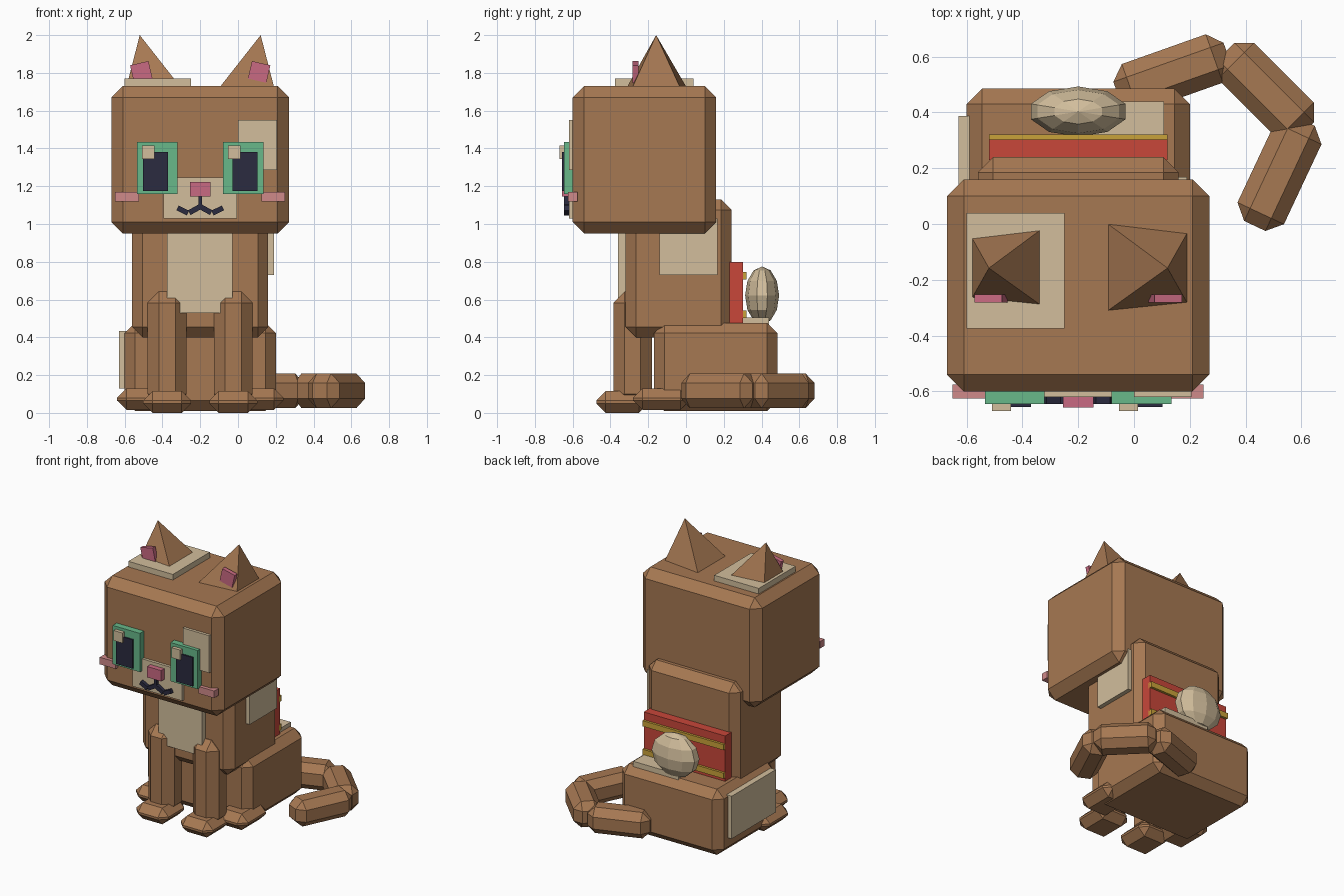
import bpy, bmesh, math
from mathutils import Matrix, Vector

if "Cube" in bpy.data.objects:
    bpy.data.objects.remove(bpy.data.objects["Cube"])

CX = -0.2  # the cat's own mirror plane


def material(name, rgb):
    m = bpy.data.materials.new(name)
    m.diffuse_color = (*rgb, 1)
    m.use_nodes = True
    m.node_tree.nodes["Principled BSDF"].inputs["Base Color"].default_value = m.diffuse_color
    return m


BROWN = material("brown fur", (0.381, 0.188, 0.085))
CREAM = material("cream", (0.645, 0.515, 0.333))
GREEN = material("green", (0.138, 0.479, 0.254))
NAVY = material("dark navy", (0.024, 0.024, 0.05))
PINK = material("pink", (0.584, 0.144, 0.223))
BLUSH = material("blush pink", (0.631, 0.254, 0.254))
RED = material("red", (0.578, 0.063, 0.042))
GOLD = material("gold", (0.584, 0.361, 0.042))


def finish(name, bm, mat):
    bmesh.ops.recalc_face_normals(bm, faces=bm.faces)
    me = bpy.data.meshes.new(name)
    bm.to_mesh(me)
    bm.free()
    me.materials.append(mat)
    ob = bpy.data.objects.new(name, me)
    bpy.context.collection.objects.link(ob)
    return ob


def box_at(name, centre, size, mat, chamfer=0, rot=None):
    bm = bmesh.new()
    bmesh.ops.create_cube(bm, size=1, matrix=Matrix.Diagonal((*size, 1)))
    if chamfer:
        bmesh.ops.bevel(bm, geom=bm.edges[:], offset=chamfer, segments=1,
                        affect='EDGES', profile=0.5)
    bm.transform(Matrix.Translation(centre) @ (rot or Matrix()))
    return finish(name, bm, mat)


def box(name, x, y, z, mat, chamfer=0):
    lo, hi = Vector((x[0], y[0], z[0])), Vector((x[1], y[1], z[1]))
    return box_at(name, (lo + hi) / 2, hi - lo, mat, chamfer)


# main masses
box("head", (-0.67, 0.27), (-0.60, 0.16), (0.95, 1.73), BROWN, 0.06)
box("torso", (-0.56, 0.16), (-0.32, 0.24), (0.40, 1.13), BROWN, 0.055)
box("haunches", (-0.60, 0.20), (-0.17, 0.485), (0.01, 0.477), BROWN, 0.055)

# tail: three chamfered links curling round to the right
path = [((-0.06, 0.47), (0.335, 0.61)), ((0.33, 0.62), (0.615, 0.335)),
        ((0.61, 0.37), (0.433, -0.007))]
for i, (a, b) in enumerate(path):
    a, b = Vector((*a, 0.117)), Vector((*b, 0.117))
    d = b - a
    box_at(f"tail_link_{i + 1}", (a + b) / 2, (d.length, 0.184, 0.184), BROWN, 0.05,
           Matrix.Rotation(math.atan2(d.y, d.x), 4, 'Z'))

# mirrored parts
for s, side in ((-1, "left"), (1, "right")):
    def mx(a, b):
        return sorted((CX + s * a, CX + s * b))

    box(f"front_leg_{side}", mx(0.072, 0.278), (-0.385, -0.18), (0.04, 0.643), BROWN, 0.06)
    box(f"front_paw_{side}", mx(0.048, 0.302), (-0.475, -0.20), (0, 0.115), BROWN, 0.05)
    box(f"hind_foot_{side}", mx(0.20, 0.44), (-0.28, 0.02), (0.015, 0.13), BROWN, 0.05)

    # ear: four-sided pyramid with its tip leaning outward
    bm = bmesh.new()
    base = [bm.verts.new((CX + s * x, y, 1.72)) for x, y in
            ((0.10, 0.005), (0.392, -0.03), (0.392, -0.285), (0.10, -0.315))]
    tip = bm.verts.new((CX + s * 0.32, -0.158, 2.0))
    bm.faces.new(base)
    for i in range(4):
        bm.faces.new((base[i], base[(i + 1) % 4], tip))
    finish(f"ear_{side}", bm, BROWN)
    box_at(f"inner_ear_{side}", (CX + s * 0.312, -0.267, 1.805), (0.10, 0.03, 0.095), PINK,
           rot=Matrix.Rotation(s * math.radians(13), 4, 'Y'))

    # eye, pupil, cheek
    box(f"eye_{side}", mx(0.12, 0.334), (-0.645, -0.59), (1.16, 1.435), GREEN)
    box(f"pupil_{side}", mx(0.17, 0.302), (-0.656, -0.63), (1.175, 1.38), NAVY)
    hx = -0.475 if s < 0 else -0.02
    box(f"eye_glint_{side}", (hx - 0.034, hx + 0.034), (-0.67, -0.64), (1.343, 1.415), CREAM)
    box(f"cheek_{side}", mx(0.325, 0.45), (-0.625, -0.575), (1.12, 1.17), BLUSH)

    # mouth strokes
    for n, (x0, z0, x1, z1) in enumerate(((0.0, 1.092, 0.058, 1.06), (0.065, 1.058, 0.12, 1.085))):
        ang = math.atan2(z1 - z0, s * (x1 - x0))
        box_at(f"mouth_{side}_{n + 1}", (CX + s * (x0 + x1) / 2, -0.622, (z0 + z1) / 2),
               (math.hypot(x1 - x0, z1 - z0), 0.046, 0.028), NAVY,
               rot=Matrix.Rotation(-ang, 4, 'Y'))

# nose and muzzle
box("muzzle", (-0.395, -0.005), (-0.62, -0.59), (1.03, 1.245), CREAM)
box("nose", (-0.255, -0.145), (-0.657, -0.59), (1.145, 1.222), PINK)
box("mouth_stem", (-0.21, -0.19), (-0.645, -0.60), (1.08, 1.15), NAVY)

# fur patches
box("brow_patch", (0.0, 0.207), (-0.62, -0.59), (1.285, 1.55), CREAM)
box("crown_patch", (-0.60, -0.25), (-0.375, 0.04), (1.71, 1.77), CREAM)
box("chest_patch", (-0.375, -0.03), (-0.36, -0.31), (0.53, 1.0), CREAM)
box("side_patch", (0.14, 0.19), (-0.14, 0.168), (0.73, 1.03), CREAM)
box("haunch_patch", (-0.63, -0.58), (-0.11, 0.387), (0.13, 0.433), CREAM)
box("rump_patch", (-0.25, 0.107), (0.20, 0.44), (0.46, 0.505), CREAM)

# red back band with gold trims
box("back_band", (-0.52, 0.12), (0.23, 0.303), (0.47, 0.80), RED)
for n, z in enumerate((0.522, 0.725)):
    box(f"band_trim_{n + 1}", (-0.52, 0.12), (0.29, 0.32), (z - 0.02, z + 0.02), GOLD)

# faceted puff on the back
bm = bmesh.new()
bmesh.ops.create_uvsphere(bm, u_segments=10, v_segments=6, radius=1)
bm.transform(Matrix.Translation((CX, 0.403, 0.622)) @ Matrix.Diagonal((0.178, 0.09, 0.153, 1)))
finish("back_puff", bm, CREAM)
